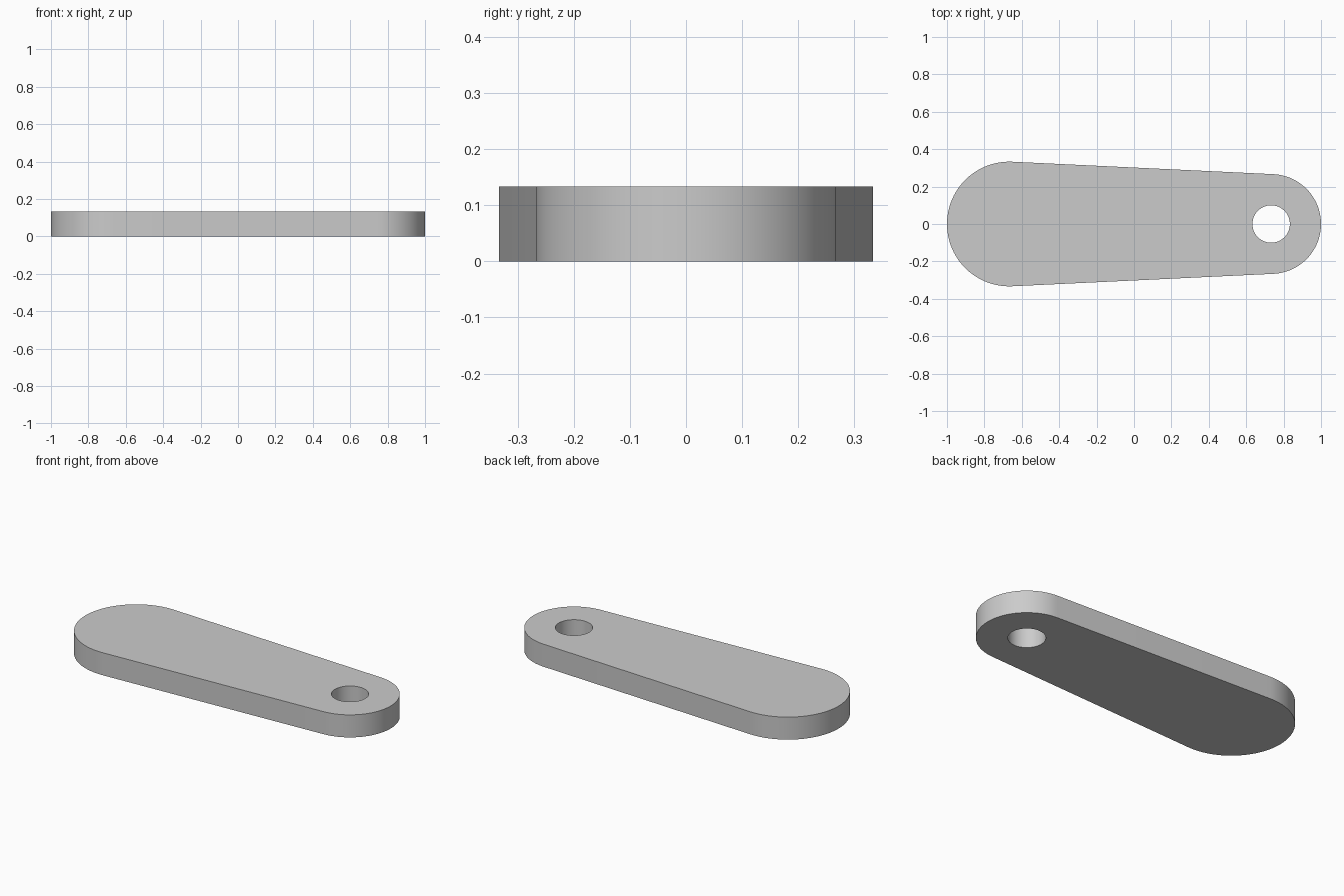
import bpy, bmesh
from math import asin, cos, sin, pi, radians

if "Cube" in bpy.data.objects:
    bpy.data.objects.remove(bpy.data.objects["Cube"], do_unlink=True)

THICKNESS = 0.1333
BIG_X, BIG_R = -0.6667, 0.3333
SMALL_X, SMALL_R = 0.7333, 0.2667
HOLE_R = 0.1


def arc(cx, r, start, end, steps):
    return [(cx + r * cos(start + (end - start) * i / steps),
             r * sin(start + (end - start) * i / steps)) for i in range(steps + 1)]


def add_loop(bm, points):
    verts = [bm.verts.new((x, y, 0)) for x, y in points]
    return [bm.edges.new((v, verts[i - 1])) for i, v in enumerate(verts)]


# Plain grey material
grey = bpy.data.materials.new("plain grey")
grey.use_nodes = True
colour = (0.6, 0.6, 0.6, 1)
grey.diffuse_color = colour
grey.node_tree.nodes["Principled BSDF"].inputs["Base Color"].default_value = colour

# Outline: two end arcs joined by straight tangents, plus the pin hole
tangent = pi / 2 - asin((BIG_R - SMALL_R) / (SMALL_X - BIG_X))
outline = (arc(SMALL_X, SMALL_R, -tangent, tangent, 48)
           + arc(BIG_X, BIG_R, tangent, 2 * pi - tangent, 48))
hole = arc(SMALL_X, HOLE_R, 0, 2 * pi, 64)[:-1]

# Lever plate: fill between the loops, then raise to thickness
bm = bmesh.new()
edges = add_loop(bm, outline) + add_loop(bm, hole)
bmesh.ops.triangle_fill(bm, edges=edges, use_beauty=True)
raised = bmesh.ops.extrude_face_region(bm, geom=bm.faces[:], use_keep_orig=True)
top = [g for g in raised["geom"] if isinstance(g, bmesh.types.BMVert)]
bmesh.ops.translate(bm, verts=top, vec=(0, 0, THICKNESS))
bmesh.ops.recalc_face_normals(bm, faces=bm.faces[:])

mesh = bpy.data.meshes.new("lever_plate")
bm.to_mesh(mesh)
bm.free()
mesh.materials.append(grey)
plate = bpy.data.objects.new("lever_plate", mesh)
bpy.context.collection.objects.link(plate)

# Smooth walls with crisp rims
bpy.ops.object.select_all(action="DESELECT")
plate.select_set(True)
bpy.context.view_layer.objects.active = plate
bpy.ops.object.shade_smooth_by_angle(angle=radians(30))
